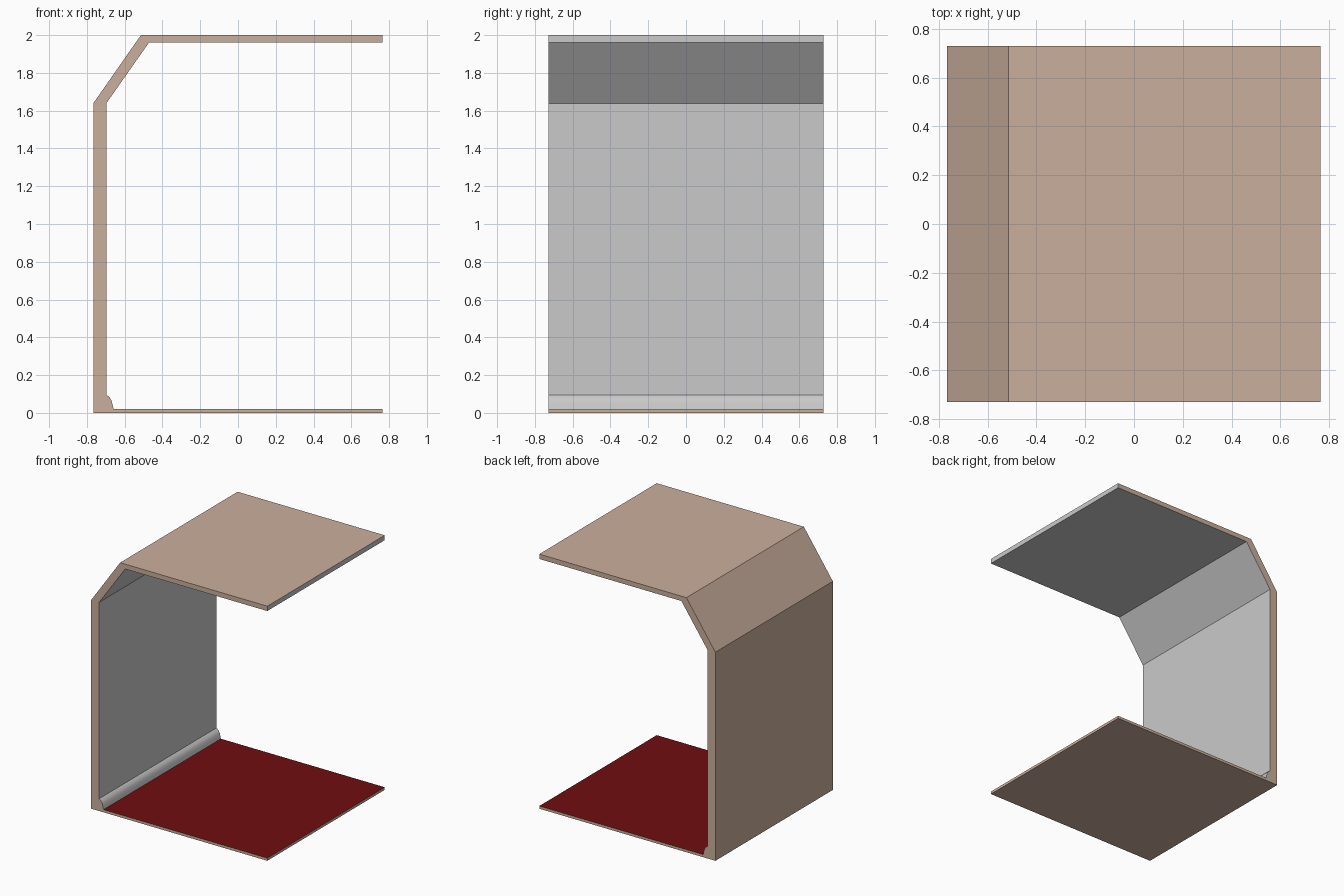
import bpy, bmesh, math

if "Cube" in bpy.data.objects:
    bpy.data.objects.remove(bpy.data.objects["Cube"])

HALF_DEPTH = 0.729


def material(name, rgb):
    m = bpy.data.materials.new(name)
    m.diffuse_color = (*rgb, 1.0)
    m.use_nodes = True
    m.node_tree.nodes["Principled BSDF"].inputs["Base Color"].default_value = m.diffuse_color
    return m


tan = material("tan outer shell", (0.59, 0.43, 0.335))
grey = material("light grey lining", (0.59, 0.59, 0.59))
red = material("dark red carpet", (0.165, 0.004, 0.005))
TAN, GREY, RED = 0, 1, 2

# Cross-section (x, z), counter-clockwise from the front;
# the third value is the colour of the side that starts at that point
profile = [
    (-0.766, 0.0, TAN),      # underside
    (0.765, 0.0, TAN),       # floor edge
    (0.765, 0.021, RED),     # carpeted floor
    (-0.659, 0.021, GREY),   # rounded skirting
    (-0.664, 0.043, GREY),
    (-0.669, 0.064, GREY),
    (-0.680, 0.083, GREY),
    (-0.697, 0.096, GREY),   # inner wall
    (-0.697, 1.639, GREY),   # inner slope
    (-0.470, 1.962, GREY),   # ceiling
    (0.765, 1.962, GREY),    # ceiling edge
    (0.765, 2.0, TAN),       # roof
    (-0.514, 2.0, TAN),      # outer slope
    (-0.766, 1.639, TAN),    # outer wall
]

# Room shell: the section extruded along y
bm = bmesh.new()
front = [bm.verts.new((x, -HALF_DEPTH, z)) for x, z, _ in profile]
back = [bm.verts.new((x, HALF_DEPTH, z)) for x, z, _ in profile]
bm.faces.new(front)
bm.faces.new(back[::-1])
for i, (_, _, colour) in enumerate(profile):
    j = (i + 1) % len(profile)
    face = bm.faces.new((front[i], back[i], back[j], front[j]))
    face.material_index = colour
bmesh.ops.recalc_face_normals(bm, faces=bm.faces)

mesh = bpy.data.meshes.new("room_shell")
bm.to_mesh(mesh)
bm.free()
for m in (tan, grey, red):
    mesh.materials.append(m)
shell = bpy.data.objects.new("room_shell", mesh)
bpy.context.collection.objects.link(shell)

# Smooth skirting, sharp corners elsewhere
bpy.context.view_layer.objects.active = shell
shell.select_set(True)
bpy.ops.object.shade_smooth_by_angle(angle=math.radians(30))
